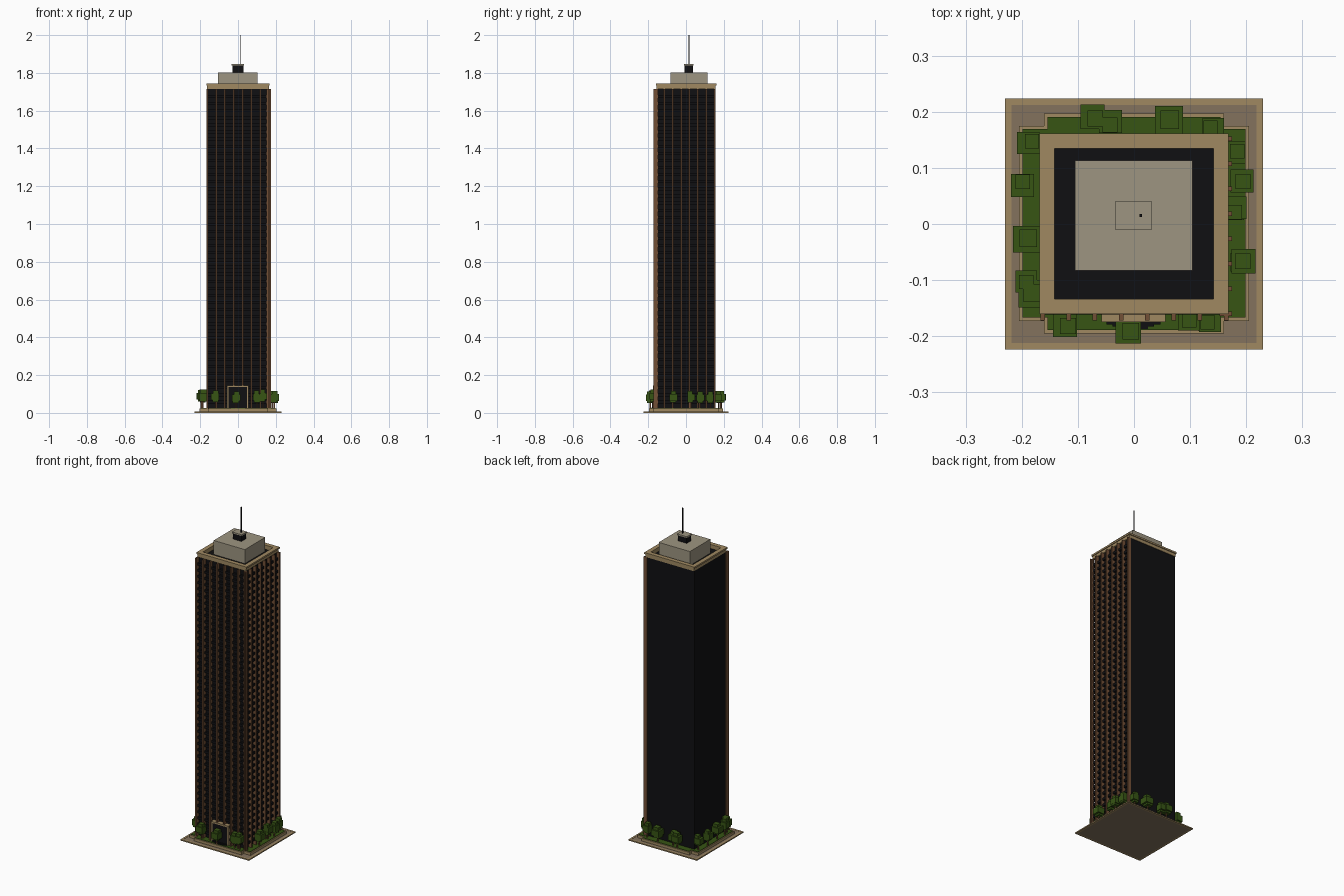
import bpy, bmesh, random
from mathutils import Matrix, Vector

random.seed(4)
if "Cube" in bpy.data.objects:
    bpy.data.objects.remove(bpy.data.objects["Cube"])


def material(name, r, g, b):
    m = bpy.data.materials.new(name)
    m.use_nodes = True
    m.diffuse_color = (r, g, b, 1)
    bsdf = m.node_tree.nodes["Principled BSDF"]
    bsdf.inputs["Base Color"].default_value = (r, g, b, 1)
    bsdf.inputs["Roughness"].default_value = 0.8
    return m


tan = material("tan stone", .35, .25, .12)
paving = material("grey brown paving", .23, .17, .11)
grey = material("warm grey", .34, .30, .22)
brown = material("brown fin", .17, .08, .037)
black = material("dark glass", .005, .005, .006)
green = material("leaf green", .038, .09, .007)


def add_box(bm, x0, x1, y0, y1, z0, z1):
    size = Vector((x1 - x0, y1 - y0, z1 - z0))
    mid = Vector((x0 + x1, y0 + y1, z0 + z1)) / 2
    bmesh.ops.create_cube(bm, size=1, matrix=Matrix.Translation(mid) @ Matrix.Diagonal((*size, 1)))


def boxes(name, mat, items):
    bm = bmesh.new()
    for b in items:
        add_box(bm, *b)
    me = bpy.data.meshes.new(name)
    bm.to_mesh(me)
    bm.free()
    me.materials.append(mat)
    ob = bpy.data.objects.new(name, me)
    bpy.context.collection.objects.link(ob)
    return ob


def ring(x0, x1, y0, y1, z0, z1, t):
    # four walls of a rectangular frame, t thick
    return [(x0, x1, y0, y0 + t, z0, z1), (x0, x1, y1 - t, y1, z0, z1),
            (x0, x0 + t, y0 + t, y1 - t, z0, z1), (x1 - t, x1, y0 + t, y1 - t, z0, z1)]


# Plaza: tan rim, paved middle, cross-shaped planter with a green bed
boxes("plaza_rim", tan, ring(-.23, .23, -.224, .224, 0, .007, .012))
boxes("plaza_paving", paving, [(-.218, .218, -.212, .212, 0, .006)])
boxes("planter_curb", tan, [(-.205, .205, -.173, .175, .006, .022),
                            (-.16, .16, -.195, .197, .006, .022)])
boxes("planter_bed", green, [(-.199, .199, -.167, .169, .02, .025),
                             (-.154, .154, -.189, .191, .02, .025)])

# Tower shaft
X0, X1, Y0, Y1, TOP = -.163, .154, -.149, .153, 1.715
boxes("tower_body", black, [(X0, X1, Y0, Y1, .02, TOP)])

# Vertical fins on the front and the +x side
N = 8
fins = []
for i in range(N):
    x = -.163 + i * .327 / (N - 1)
    fins.append((x - .004, x + .004, -.172, Y0 + .002, .022, TOP))
    y = -.16 + i * .312 / (N - 1)
    fins.append((X1 - .002, .175, y - .004, y + .004, .022, TOP))
boxes("facade_fins", brown, fins)

# Dark floor bands set between the fins
FLOORS = 44
bands = []
for k in range(FLOORS):
    z = .05 + k * (TOP - .06) / FLOORS
    bands.append((X0, X1 + .012, Y0 - .012, Y0 + .002, z, z + .015))
    bands.append((X1 - .002, X1 + .012, Y0, Y1, z, z + .015))
boxes("floor_bands", black, bands)

# Cornice with a projecting lip, dark roof inside
boxes("cornice_lower", tan, ring(-.163, .163, -.156, .156, TOP, 1.733, .021))
boxes("cornice_lip", tan, ring(-.168, .168, -.16, .161, 1.733, 1.743, .026))
boxes("roof_deck", black, [(-.15, .15, -.14, .142, TOP - .005, TOP + .003)])

# Penthouse, plant room and antenna
boxes("penthouse", grey, [(-.105, .104, -.083, .113, TOP, 1.803)])
boxes("plant_room", black, [(-.03, .028, -.007, .036, 1.803, 1.84)])
boxes("plant_room_cap", grey, [(-.034, .032, -.01, .04, 1.838, 1.846)])
boxes("antenna", black, [(.0095, .0145, .0125, .0175, 1.846, 2.0)])

# Entrance portal, door and stepped threshold
boxes("portal_frame", tan, [(-.058, -.049, -.175, Y0, .022, .145),
                            (.047, .056, -.175, Y0, .022, .145),
                            (-.058, .056, -.175, Y0, .136, .145)])
boxes("entrance_door", black, [(-.049, .047, -.173, Y0, .022, .136)])
boxes("entrance_steps", black, [(-.049 + .011 * i, .047 - .011 * i, -.179 - .004 * i, -.17,
                                 .02, .031 - .002 * i) for i in range(3)])

# Trees: thin trunk under stacked leafy blocks
spots = [(-.185, .145), (-.196, .072), (-.19, -.028), (-.192, -.1), (-.185, -.125),
         (-.12, -.178), (-.01, -.189), (.1, -.172), (.133, -.174), (.192, -.07),
         (.193, .073), (.181, .025), (.18, .13), (.14, .172), (.06, .186),
         (-.072, .188), (-.04, .18)]
trunks, leaves = [], []
for x, y in spots:
    h = random.uniform(.052, .062)
    w = random.uniform(.019, .025)
    trunks.append((x - .003, x + .003, y - .003, y + .003, .02, h + .01))
    for scale, low, high in ((.75, 0, .02), (1, .01, .045), (.65, .04, .062)):
        dx, dy = random.uniform(-.004, .004), random.uniform(-.004, .004)
        s = w * scale
        leaves.append((x + dx - s, x + dx + s, y + dy - s, y + dy + s, h + low, h + high))
boxes("tree_trunks", brown, trunks)
boxes("tree_leaves", green, leaves)
